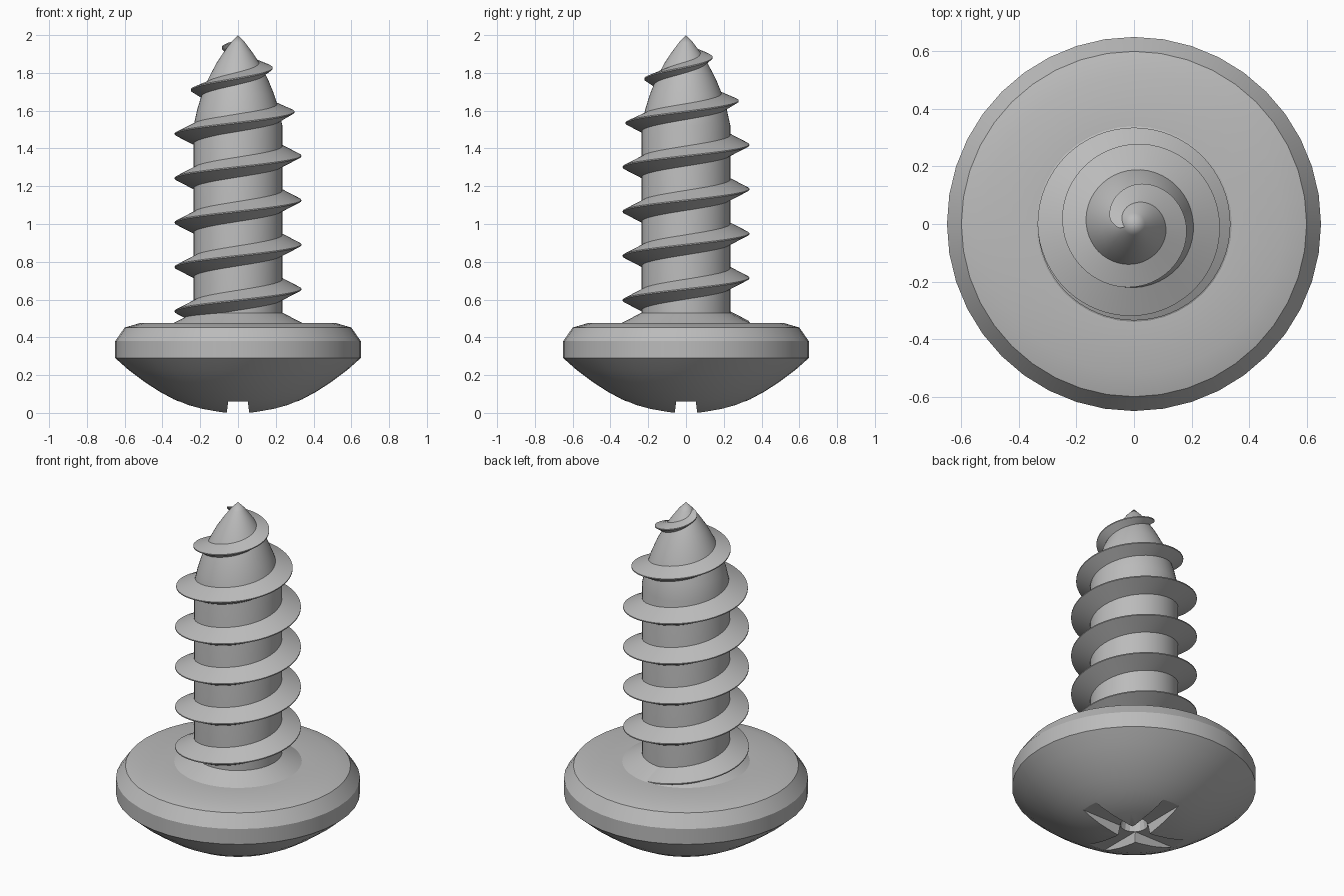
import bpy
import bmesh
from math import cos, sin, tau, radians

cube = bpy.data.objects.get("Cube")
if cube:
    bpy.data.objects.remove(cube, do_unlink=True)

steel = bpy.data.materials.new("plain grey steel")
steel.use_nodes = True
steel.diffuse_color = (0.5, 0.5, 0.5, 1)
steel.node_tree.nodes["Principled BSDF"].inputs["Base Color"].default_value = (0.5, 0.5, 0.5, 1)


def finish(name, bm):
    """Turn a bmesh into a named object."""
    bmesh.ops.recalc_face_normals(bm, faces=bm.faces)
    mesh = bpy.data.meshes.new(name)
    bm.to_mesh(mesh)
    bm.free()
    mesh.materials.append(steel)
    ob = bpy.data.objects.new(name, mesh)
    bpy.context.collection.objects.link(ob)
    return ob


def activate(ob):
    bpy.ops.object.select_all(action='DESELECT')
    ob.select_set(True)
    bpy.context.view_layer.objects.active = ob


def smooth(ob, angle):
    activate(ob)
    bpy.ops.object.shade_smooth_by_angle(angle=radians(angle))


def lathe(name, profile, sides):
    """Spin a (radius, z) profile that starts and ends on the axis."""
    bm = bmesh.new()
    verts = [bm.verts.new((r, 0, z)) for r, z in profile]
    edges = [bm.edges.new(pair) for pair in zip(verts, verts[1:])]
    bmesh.ops.spin(bm, geom=verts + edges, cent=(0, 0, 0), axis=(0, 0, 1),
                   angle=tau, steps=sides, use_merge=True)
    bmesh.ops.remove_doubles(bm, verts=bm.verts, dist=0.0005)
    return finish(name, bm)


def lookup(table, z):
    """Linear interpolation of radius by height."""
    for (r0, z0), (r1, z1) in zip(table, table[1:]):
        if z <= z1:
            return r0 + (r1 - r0) * max(0, z - z0) / (z1 - z0)
    return table[-1][0]


def cut(ob, cutter):
    activate(ob)
    mod = ob.modifiers.new("cut", 'BOOLEAN')
    mod.operation = 'DIFFERENCE'
    mod.solver = 'EXACT'
    mod.object = cutter
    bpy.ops.object.modifier_apply(modifier=mod.name)
    bpy.data.objects.remove(cutter, do_unlink=True)


# Domed head with chamfered rim and a conical collar under the shank
head = lathe("head", [
    (0, 0), (0.1, 0.003), (0.2, 0.022), (0.27, 0.042), (0.34, 0.072),
    (0.42, 0.115), (0.5, 0.168), (0.58, 0.228), (0.65, 0.29), (0.65, 0.38),
    (0.6, 0.452), (0.52, 0.475), (0.34, 0.477), (0.235, 0.53), (0, 0.53)], 40)


# Cross recess: two tapered slots and a deeper centre
def slot_cutter(along_x):
    bm = bmesh.new()
    section = [(-0.063, -0.03), (0.063, -0.03), (0.052, 0.06), (-0.052, 0.06)]
    place = (lambda a, b, z: (b, a, z)) if along_x else (lambda a, b, z: (a, b, z))
    ends = [[bm.verts.new(place(a, b, z)) for a, z in section] for b in (-0.5, 0.5)]
    for ring in ends:
        bm.faces.new(ring)
    for i in range(4):
        j = (i + 1) % 4
        bm.faces.new((ends[0][i], ends[0][j], ends[1][j], ends[1][i]))
    return finish("slot_cutter", bm)


for along_x in (False, True):
    cut(head, slot_cutter(along_x))
cut(head, lathe("centre_cutter", [(0, -0.03), (0.09, -0.03), (0.06, 0.14), (0, 0.18)], 16))
smooth(head, 20)

# Shank with a curved point
core = [(0.235, 0.5), (0.235, 1.52), (0.215, 1.61), (0.19, 1.69), (0.157, 1.77),
        (0.115, 1.85), (0.075, 1.91), (0.038, 1.96), (0, 2.0)]
shank = lathe("shank", [(0, 0.5)] + core, 48)
smooth(shank, 30)

# Helical thread with a sharp crest, shrinking toward the point
crest = [(0.335, 0.4), (0.335, 1.48), (0.32, 1.535), (0.3, 1.59), (0.28, 1.65),
         (0.25, 1.71), (0.22, 1.77), (0.185, 1.825), (0.14, 1.885),
         (0.085, 1.94), (0.03, 1.97)]
pitch, steps = 0.235, 64
bm = bmesh.new()
rings = []
for i in range(-steps, int(5.55 * steps) + 1):
    angle = tau * i / steps
    z = 0.655 + pitch * i / steps
    tip = lookup(crest, z)
    half = 0.055 * min(1, max(0.1, (tip - lookup(core, z)) / 0.1))
    ring = []
    for dz, r in ((-half, None), (-0.003, tip), (0.003, tip), (half, None)):
        if r is None:
            r = max(0.005, lookup(core, z + dz) - 0.004)
        ring.append(bm.verts.new((r * cos(angle), r * sin(angle), z + dz)))
    rings.append(ring)
for a, b in zip(rings, rings[1:]):
    for k in range(4):
        n = (k + 1) % 4
        bm.faces.new((a[k], a[n], b[n], b[k]))
bm.faces.new(rings[0])
bm.faces.new(rings[-1])
thread = finish("thread", bm)
smooth(thread, 30)
